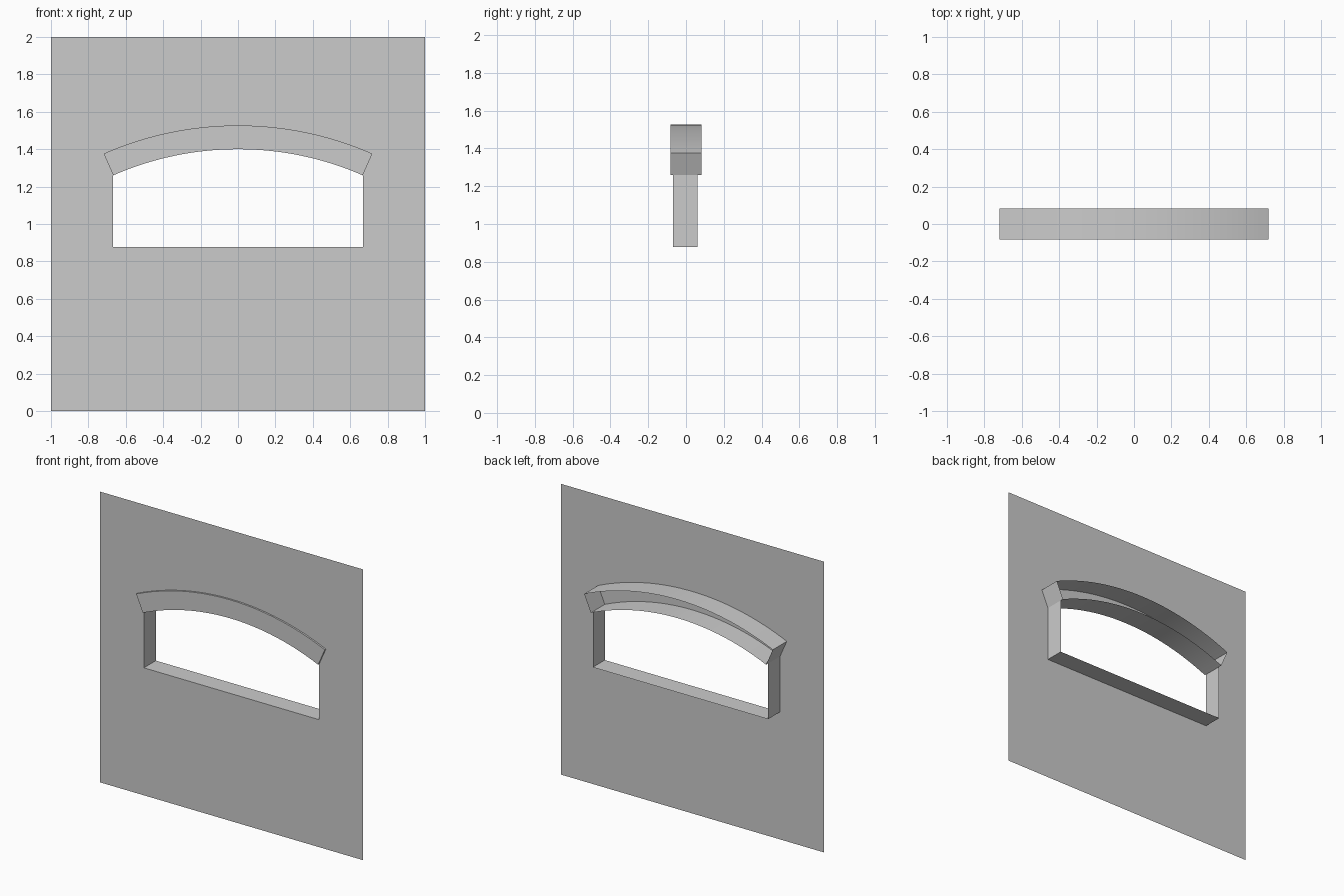
import bpy, bmesh, math

if "Cube" in bpy.data.objects:
    bpy.data.objects.remove(bpy.data.objects["Cube"])

# One plain grey for everything
grey = bpy.data.materials.new("plain_grey")
grey.use_nodes = True
colour = (0.6, 0.6, 0.6, 1)
grey.diffuse_color = colour
grey.node_tree.nodes["Principled BSDF"].inputs["Base Color"].default_value = colour

# Shared dimensions
HALF, SILL, SPRING, CROWN = 0.667, 0.877, 1.26, 1.40
WALL_Y, REVEAL_Y = -0.07, 0.06
ARCH_FRONT, ARCH_BACK, BAND = -0.082, 0.082, 0.127
rise = CROWN - SPRING
RADIUS = (HALF ** 2 + rise ** 2) / (2 * rise)
CENTRE = CROWN - RADIUS
SWEEP = math.asin(HALF / RADIUS)
STEPS = 32


def arc(radius):
    angles = [SWEEP * (2 * i / STEPS - 1) for i in range(STEPS + 1)]
    return [(radius * math.sin(a), CENTRE + radius * math.cos(a)) for a in angles]


def lattice(name, rows, skip=lambda i, j: False):
    """Quads between successive rows of points."""
    bm = bmesh.new()
    grid = [[bm.verts.new(p) for p in row] for row in rows]
    for i in range(len(grid) - 1):
        for j in range(len(grid[i]) - 1):
            if not skip(i, j):
                bm.faces.new((grid[i][j], grid[i + 1][j],
                              grid[i + 1][j + 1], grid[i][j + 1]))
    return finish(name, bm)


def finish(name, bm):
    mesh = bpy.data.meshes.new(name)
    bm.to_mesh(mesh)
    bm.free()
    mesh.materials.append(grey)
    obj = bpy.data.objects.new(name, mesh)
    bpy.context.collection.objects.link(obj)
    bpy.ops.object.select_all(action="DESELECT")
    obj.select_set(True)
    bpy.context.view_layer.objects.active = obj
    bpy.ops.object.shade_smooth_by_angle(angle=math.radians(30))
    return obj


inner, outer = arc(RADIUS), arc(RADIUS + BAND)

# Thin wall sheet with an arched opening
columns = [(-1, SPRING)] + inner + [(1, SPRING)]
lattice("wall",
        [[(x, WALL_Y, z) for z in (0, SILL, top, 2)] for x, top in columns],
        lambda i, j: j == 1 and 0 < i < len(columns) - 2)

# Window reveal: jambs and sill folded back from the opening
outline = [(HALF, SPRING), (HALF, SILL), (-HALF, SILL), (-HALF, SPRING)]
lattice("window_reveal",
        [[(x, y, z) for y in (WALL_Y, REVEAL_Y)] for x, z in outline])

# Arch lintel: front, top and underside, open at the back
lintel = [[(xi, ARCH_BACK, zi), (xi, ARCH_FRONT, zi),
           (xo, ARCH_FRONT, zo), (xo, ARCH_BACK, zo)]
          for (xi, zi), (xo, zo) in zip(inner, outer)]
lattice("arch_lintel", lintel)

# End caps of the lintel
for name, section in (("arch_end_right", lintel[0]), ("arch_end_left", lintel[-1][::-1])):
    bm = bmesh.new()
    bm.faces.new([bm.verts.new(p) for p in section])
    finish(name, bm)
